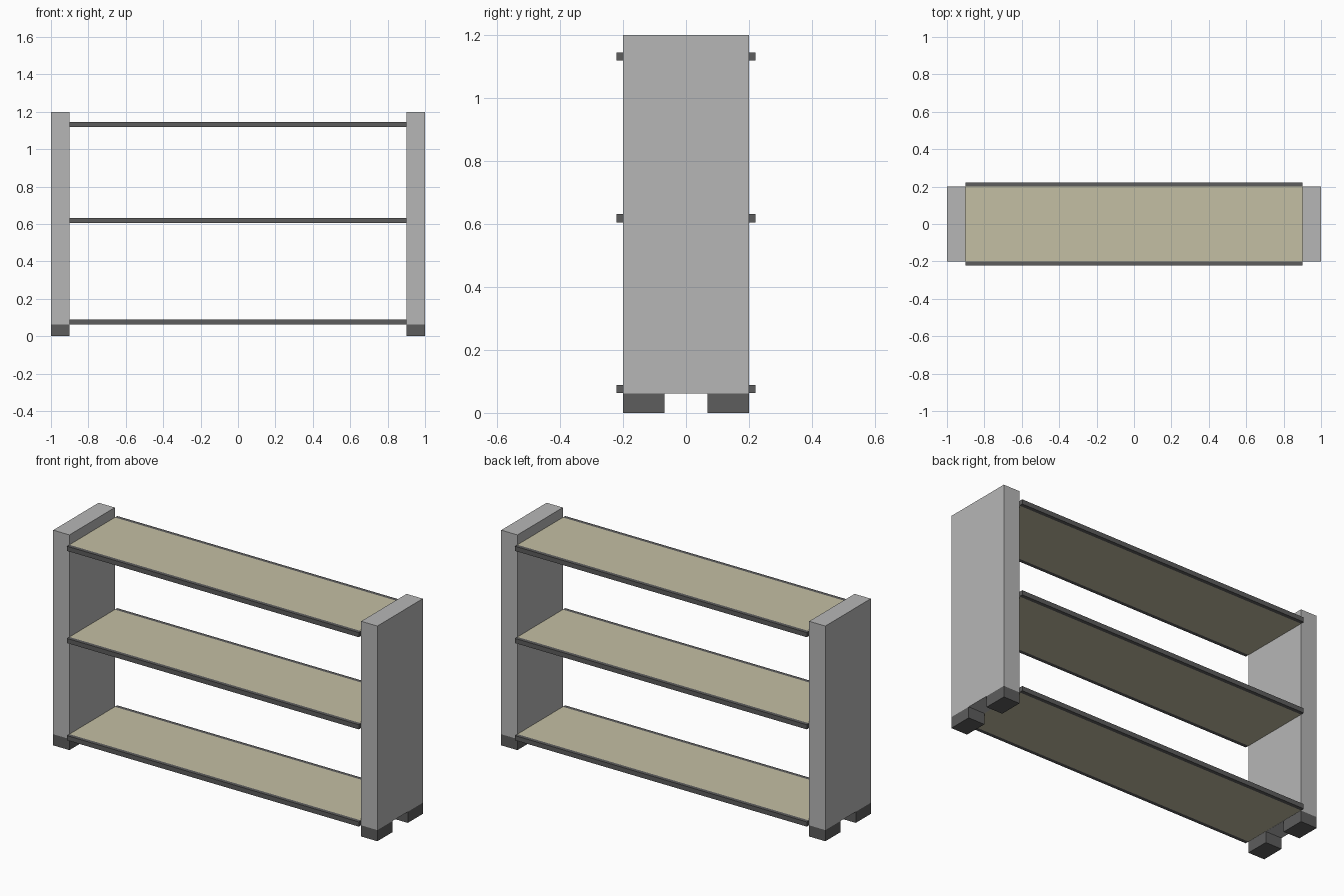
import bpy

cube = bpy.data.objects.get("Cube")
if cube:
    bpy.data.objects.remove(cube, do_unlink=True)


def material(name, rgb):
    mat = bpy.data.materials.new(name)
    mat.use_nodes = True
    mat.diffuse_color = (*rgb, 1)
    mat.node_tree.nodes["Principled BSDF"].inputs["Base Color"].default_value = (*rgb, 1)
    return mat


grey = material("light grey", (0.47, 0.47, 0.47))
dark = material("dark grey", (0.11, 0.11, 0.11))
tan = material("pale tan", (0.55, 0.52, 0.37))


def box(name, low, high, mat):
    """Axis-aligned box between two corners."""
    centre = [(a + b) / 2 for a, b in zip(low, high)]
    bpy.ops.mesh.primitive_cube_add(size=1, location=centre)
    obj = bpy.context.object
    obj.name = name
    obj.scale = [b - a for a, b in zip(low, high)]
    bpy.ops.object.transform_apply(location=False, rotation=False, scale=True)
    obj.data.materials.append(mat)
    return obj


HALF, INNER, DEPTH = 1.0, 0.9, 0.2
HEIGHT, FOOT, FOOT_INNER = 1.2, 0.062, 0.068
RAIL, THICK = 0.021, 0.026

# Side panels, each on a front and a back foot
for side, x in (("right", -HALF), ("left", INNER)):
    x2 = x + HALF - INNER
    box(side + "_panel", (x, -DEPTH, FOOT), (x2, DEPTH, HEIGHT), grey)
    box(side + "_front_foot", (x, -DEPTH, 0), (x2, -FOOT_INNER, FOOT), dark)
    box(side + "_back_foot", (x, FOOT_INNER, 0), (x2, DEPTH, FOOT), dark)

# Shelves with a dark edge rail along front and back
for level, z in (("bottom", 0.063), ("middle", 0.605), ("top", 1.119)):
    top = z + THICK
    box(level + "_shelf", (-INNER, -DEPTH, z), (INNER, DEPTH, top), tan)
    box(level + "_front_rail", (-INNER, -DEPTH - RAIL, z), (INNER, -DEPTH, top), dark)
    box(level + "_back_rail", (-INNER, DEPTH, z), (INNER, DEPTH + RAIL, top), dark)
